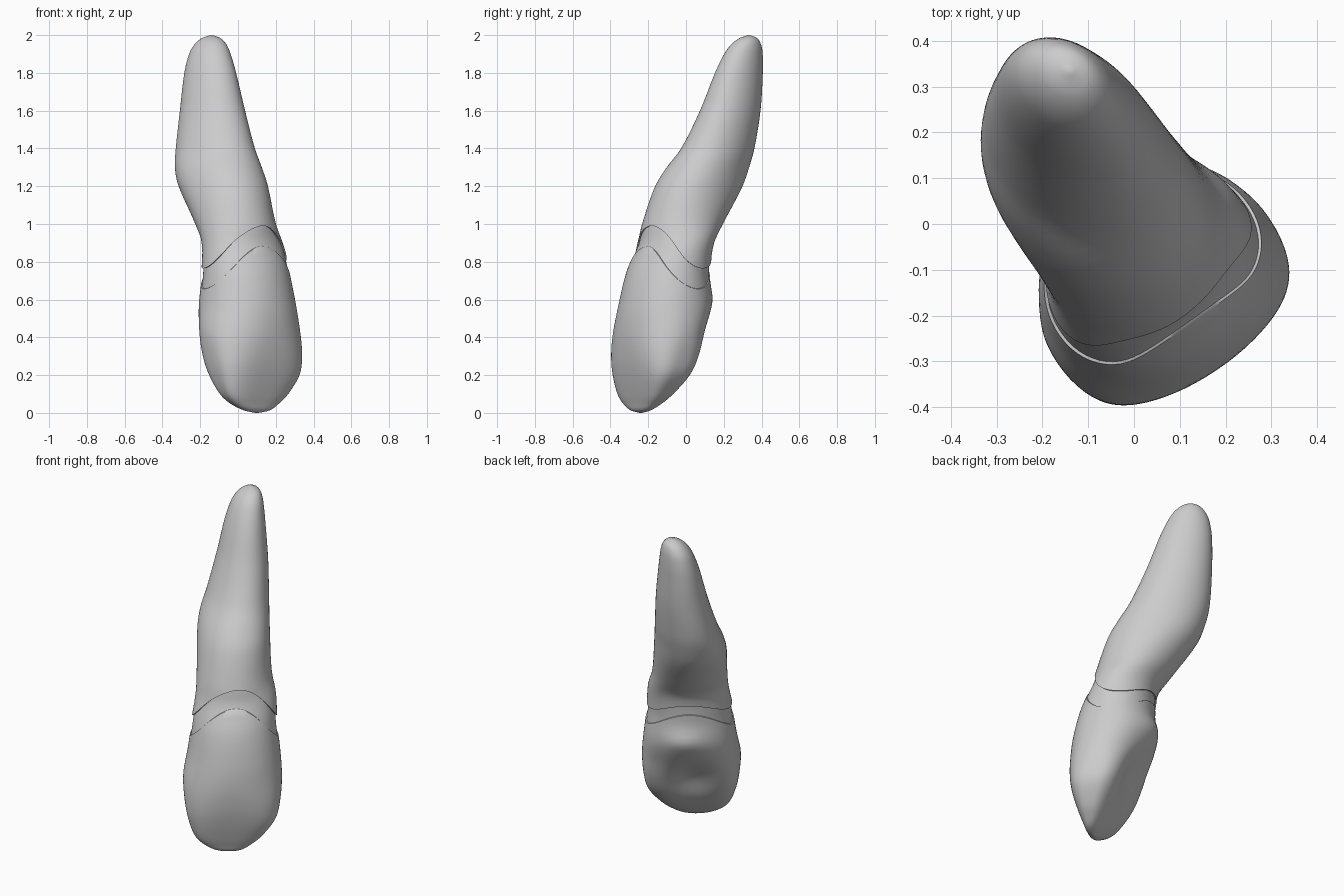
import bpy
import bmesh
from math import sin, cos, pi, exp, radians
from mathutils import Vector

cube = bpy.data.objects.get("Cube")
if cube:
    bpy.data.objects.remove(cube, do_unlink=True)

SEGMENTS = 80

# Horizontal sections: height, centre x, centre y,
# half width, half depth, squareness, turn in degrees
SECTIONS = [
    (0, .1, -.24, .01, .005, 2, 34),
    (.012, .1, -.24, .075, .028, 2.5, 34),
    (.05, .088, -.23, .143, .058, 3, 34),
    (.1, .085, -.215, .195, .088, 3.2, 34),
    (.2, .086, -.183, .25, .14, 3.1, 34),
    (.3, .076, -.163, .272, .18, 2.7, 34),
    (.43, .062, -.142, .28, .213, 2.2, 34),
    (.57, .05, -.112, .263, .232, 2.1, 34),
    (.75, .041, -.094, .24, .21, 2, 35),
    (.9, .022, -.053, .226, .185, 2, 36),
    (1, -.013, -.018, .213, .213, 2, 42),
    (1.2, -.078, .068, .202, .255, 2.1, 48),
    (1.3, -.104, .116, .19, .248, 2.1, 51),
    (1.4, -.12, .168, .172, .228, 2, 53),
    (1.6, -.135, .234, .142, .188, 2, 53),
    (1.8, -.147, .28, .111, .15, 2, 53),
    (1.9, -.149, .304, .09, .12, 2, 53),
    (1.95, -.146, .318, .071, .092, 2, 53),
    (1.985, -.142, .33, .042, .052, 2, 53),
    (2, -.14, .333, .004, .004, 2, 53),
]


def slope(i, k):
    lo, hi = SECTIONS[max(i - 1, 0)], SECTIONS[min(i + 1, len(SECTIONS) - 1)]
    return (hi[k] - lo[k]) / (hi[0] - lo[0])


def section(z):
    """Smoothly interpolate the section values at height z."""
    i = 0
    while i < len(SECTIONS) - 2 and z > SECTIONS[i + 1][0]:
        i += 1
    p, q = SECTIONS[i], SECTIONS[i + 1]
    h = q[0] - p[0]
    t = min(max((z - p[0]) / h, 0), 1)
    values = []
    for k in range(1, len(p)):
        a = p[k] + t * t * (3 - 2 * t) * (q[k] - p[k])
        a += h * t * (1 - t) * ((1 - t) * slope(i, k) - t * slope(i + 1, k))
        values.append(a)
    return values


def power(v, n):
    return (1 if v > 0 else -1) * abs(v) ** (2 / n)


def bump(v, centre, width):
    return exp(-((v - centre) / width) ** 2)


def surface(angle, z, scale=1.0):
    """Point on the tooth; angle zero is the outer face."""
    x, y, a, b, n, turn = section(z)
    turn = radians(turn)
    across = Vector((cos(turn), sin(turn), 0))
    forward = Vector((sin(turn), -cos(turn), 0))
    u = a * power(sin(angle), n)
    f = b * power(cos(angle), n)
    if cos(angle) < 0:
        # hollow and raised heel on the inner side of the crown
        back = min(1, -2 * cos(angle))
        f += back * .06 * bump(z, .32, .13) * bump(u, 0, .14)
        f -= back * .02 * bump(z, .61, .06) * bump(u, .03, .12)
    return Vector((x, y, z)) + (across * u + forward * f) * scale


def crown_edge(angle):
    return .745 + .05 * cos(angle) + .085 * cos(2 * angle)


def root_edge(angle):
    return .845 + .075 * cos(angle) + .07 * cos(2 * angle)


def loft(name, rings, material):
    """Skin a list of (height function, scale) rings and close both ends."""
    bm = bmesh.new()
    loops = []
    for height, scale in rings:
        angles = [2 * pi * i / SEGMENTS for i in range(SEGMENTS)]
        loops.append([bm.verts.new(surface(a, height(a), scale)) for a in angles])
    for low, high in zip(loops, loops[1:]):
        for i in range(SEGMENTS):
            j = (i + 1) % SEGMENTS
            bm.faces.new((low[i], low[j], high[j], high[i]))
    bm.faces.new(loops[0])
    bm.faces.new(loops[-1])
    bmesh.ops.recalc_face_normals(bm, faces=bm.faces)
    mesh = bpy.data.meshes.new(name)
    bm.to_mesh(mesh)
    bm.free()
    mesh.materials.append(material)
    obj = bpy.data.objects.new(name, mesh)
    bpy.context.collection.objects.link(obj)
    bpy.ops.object.select_all(action='DESELECT')
    obj.select_set(True)
    bpy.context.view_layer.objects.active = obj
    bpy.ops.object.shade_smooth_by_angle(angle=pi / 4)


grey = bpy.data.materials.new("light grey")
grey.use_nodes = True
colour = (.6, .6, .6, 1)
grey.diffuse_color = colour
grey.node_tree.nodes["Principled BSDF"].inputs["Base Color"].default_value = colour

# Crown: from the biting edge up to its wavy rim
crown = [(lambda a, t=(i / 40) ** 1.7: t * crown_edge(a), 1.0) for i in range(41)]
crown.append((lambda a: crown_edge(a) + .006, .94))
loft("crown", crown, grey)

# Neck: slightly recessed band between crown and root
neck = []
for i in range(9):
    t = i / 8
    neck.append((lambda a, t=t: (1 - t) * (crown_edge(a) - .02)
                 + t * (root_edge(a) + .02), .975))
loft("neck_band", neck, grey)

# Root: overhanging lip below, tapering to the rounded tip
root = [(lambda a: root_edge(a) + .004, .93)]
for i in range(51):
    t = 1 - (1 - i / 50) ** 1.6
    lip = 1 + .018 * exp(-i / 3)
    root.append((lambda a, t=t: root_edge(a) + t * (2 - root_edge(a)), lip))
loft("root", root, grey)
